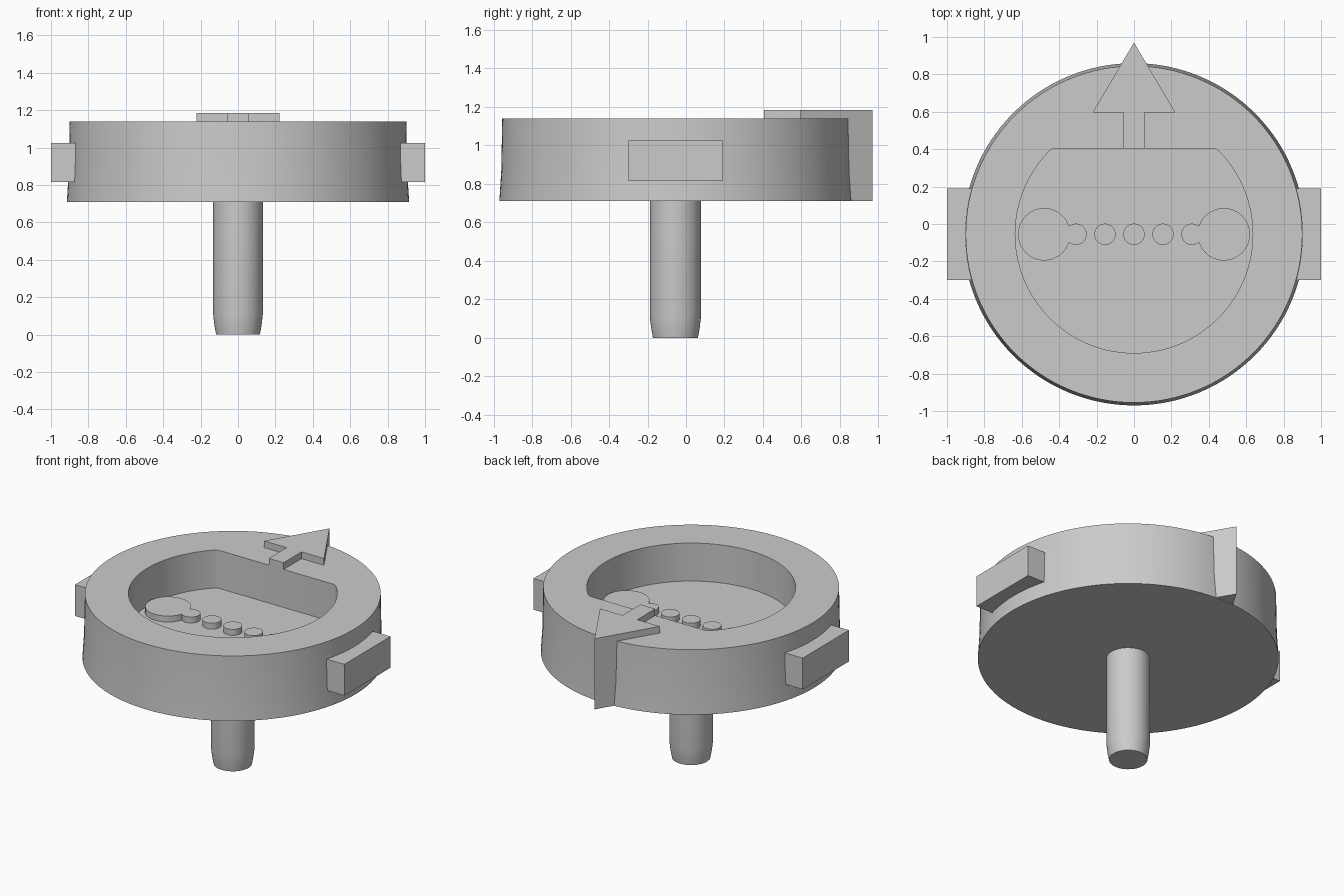
import bpy, bmesh, math

if "Cube" in bpy.data.objects:
    bpy.data.objects.remove(bpy.data.objects["Cube"], do_unlink=True)

CY = -0.055                              # knob axis in y
BASE, RIM, FLOOR = 0.71, 1.14, 0.885     # underside, rim and pocket floor heights

grey = bpy.data.materials.new("plain grey")
grey.use_nodes = True
grey.diffuse_color = (0.6, 0.6, 0.6, 1)
grey.node_tree.nodes["Principled BSDF"].inputs["Base Color"].default_value = (0.6, 0.6, 0.6, 1)


def finish(name, bm):
    bmesh.ops.recalc_face_normals(bm, faces=bm.faces)
    mesh = bpy.data.meshes.new(name)
    bm.to_mesh(mesh)
    bm.free()
    mesh.materials.append(grey)
    obj = bpy.data.objects.new(name, mesh)
    bpy.context.collection.objects.link(obj)
    return obj


def smooth(obj):
    bpy.ops.object.select_all(action="DESELECT")
    obj.select_set(True)
    bpy.context.view_layer.objects.active = obj
    bpy.ops.object.shade_smooth_by_angle(angle=math.radians(25))


def turned(name, profile, segments, x=0):
    """Solid of revolution about a vertical axis, capped at both ends."""
    bm = bmesh.new()
    rings = [[bm.verts.new((x + r * math.cos(math.tau * i / segments),
                            CY + r * math.sin(math.tau * i / segments), z))
              for i in range(segments)] for r, z in profile]
    for low, high in zip(rings, rings[1:]):
        for i in range(segments):
            j = (i + 1) % segments
            bm.faces.new((low[i], low[j], high[j], high[i]))
    bm.faces.new(rings[0])
    bm.faces.new(rings[-1])
    return finish(name, bm)


def prism(name, outline, z0, z1):
    """Extrude a flat outline between two heights."""
    bm = bmesh.new()
    face = bm.faces.new([bm.verts.new((x, y, z0)) for x, y in outline])
    top = bmesh.ops.extrude_face_region(bm, geom=[face])["geom"]
    bmesh.ops.translate(bm, vec=(0, 0, z1 - z0),
                        verts=[v for v in top if isinstance(v, bmesh.types.BMVert)])
    return finish(name, bm)


def rectangle(x0, x1, y0, y1):
    return [(x0, y0), (x1, y0), (x1, y1), (x0, y1)]


# Round body with a slightly flared foot
body = turned("knob_body", [(0.915, BASE), (0.905, 0.87), (0.9, RIM)], 128)

# D-shaped pocket: arc with a flat back and eased corners
R, FLAT = 0.635, 0.46
start = math.pi - math.asin(0.44 / R)
sweep = math.tau - 2 * start + math.pi + 2 * (start - math.pi / 2)
sweep = math.pi + 2 * math.asin(0.44 / R)
outline = [(R * math.cos(start + sweep * i / 80), CY + R * math.sin(start + sweep * i / 80))
           for i in range(81)]
outline += [(0.44, CY + 0.456), (0.42, CY + FLAT), (-0.42, CY + FLAT), (-0.44, CY + 0.456)]
cutter = prism("pocket_cutter", outline, FLOOR, RIM + 0.1)
cut = body.modifiers.new("pocket", "BOOLEAN")
cut.operation = "DIFFERENCE"
cut.solver = "EXACT"
cut.object = cutter
bpy.ops.object.select_all(action="DESELECT")
bpy.context.view_layer.objects.active = body
body.select_set(True)
bpy.ops.object.modifier_apply(modifier=cut.name)
bpy.data.objects.remove(cutter, do_unlink=True)
smooth(body)

# Shaft with a narrowed tip
smooth(turned("shaft", [(0.117, 0), (0.126, 0.05), (0.133, 0.11), (0.133, BASE + 0.02)], 48))

# Raised dots and end discs on the pocket floor
for i in range(-2, 3):
    smooth(turned(f"dot_{i + 3}", [(0.057, FLOOR - 0.02), (0.057, FLOOR + 0.04)], 32, x=0.155 * i))
for side, name in ((1, "left"), (-1, "right")):
    smooth(turned(f"{name}_disc", [(0.14, FLOOR - 0.02), (0.14, FLOOR + 0.04)], 48, x=0.48 * side))
    # Side grip tab
    xs = sorted((0.8 * side, side))
    prism(f"{name}_tab", rectangle(*xs, -0.3, 0.19), 0.815, 1.025)

# Arrow pointer: full-height head and a stem on the rim
prism("arrow_head", [(-0.222, 0.595), (0.222, 0.595), (0, 0.97)], BASE + 0.001, 1.185)
prism("arrow_stem", rectangle(-0.055, 0.055, 0.405, 0.6), RIM - 0.0005, 1.185)
